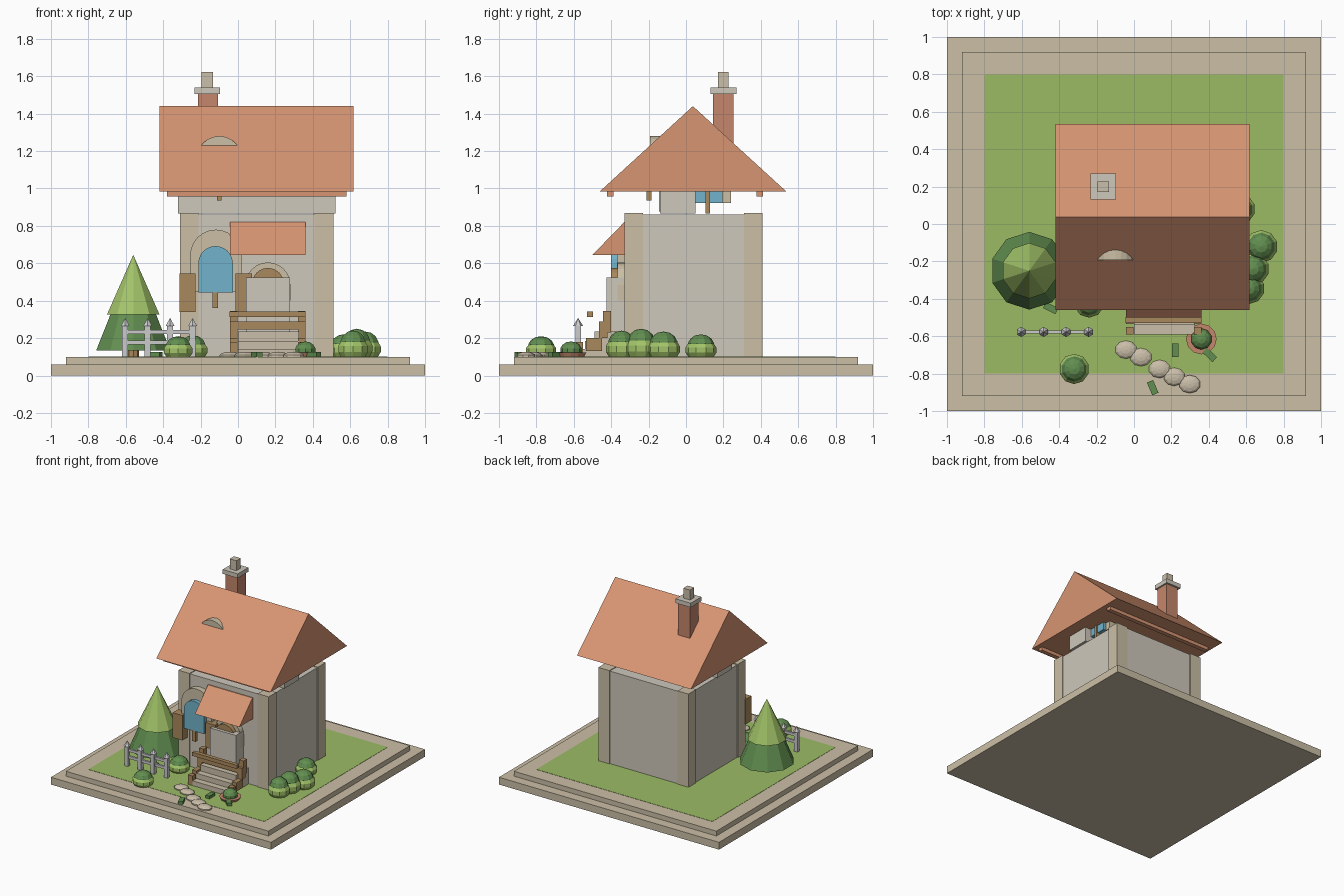
import bpy, bmesh, math
from mathutils import Matrix

if "Cube" in bpy.data.objects:
    bpy.data.objects.remove(bpy.data.objects["Cube"])

def mat(name, r, g, b):
    m = bpy.data.materials.new(name)
    m.diffuse_color = (r, g, b, 1)
    m.use_nodes = True
    m.node_tree.nodes["Principled BSDF"].inputs["Base Color"].default_value = m.diffuse_color
    return m

TAN = mat("tan", .60, .52, .38)
PLASTER = mat("plaster", .62, .58, .50)
TILE = mat("tile", .68, .30, .17)
BRICK = mat("brick", .55, .24, .15)
WOOD = mat("wood", .40, .25, .11)
GLASS = mat("glass", .17, .45, .60)
GRASS = mat("grass", .33, .50, .13)
LEAF = mat("leaf", .36, .55, .14)
DARK = mat("dark_leaf", .12, .27, .08)
STONE = mat("stone", .60, .52, .40)

def finish(name, bm, m):
    bmesh.ops.recalc_face_normals(bm, faces=bm.faces)
    me = bpy.data.meshes.new(name)
    bm.to_mesh(me)
    bm.free()
    o = bpy.data.objects.new(name, me)
    bpy.context.collection.objects.link(o)
    if m:
        me.materials.append(m)
    return o

def box(name, x0, x1, y0, y1, z0, z1, m=None, turn=0):
    bm = bmesh.new()
    bmesh.ops.create_cube(bm, size=1)
    bm.transform(Matrix.Translation(((x0+x1)/2, (y0+y1)/2, (z0+z1)/2))
                 @ Matrix.Rotation(turn, 4, 'Z')
                 @ Matrix.Diagonal((x1-x0, y1-y0, z1-z0, 1)))
    return finish(name, bm, m)

def prism(name, pts, a, b, axis, m):
    """Extrude a profile (side, z) along x or y from a to b."""
    bm = bmesh.new()
    place = (lambda s, z: (a, s, z)) if axis == 'x' else (lambda s, z: (s, a, z))
    f = bm.faces.new([bm.verts.new(place(s, z)) for s, z in pts])
    r = bmesh.ops.extrude_face_region(bm, geom=[f])
    vec = (b-a, 0, 0) if axis == 'x' else (0, b-a, 0)
    bmesh.ops.translate(bm, vec=vec, verts=[v for v in r['geom'] if isinstance(v, bmesh.types.BMVert)])
    return finish(name, bm, m)

def arch(name, c, r, z0, spring, a, b, m, axis='y', rise=None):
    rise = rise or r
    pts = [(c-r, z0), (c+r, z0)]
    pts += [(c+r*math.cos(i*math.pi/12), spring+rise*math.sin(i*math.pi/12)) for i in range(13)]
    return prism(name, pts, a, b, axis, m)

def cone(name, x, y, z0, z1, r1, r2, n, m=None):
    bm = bmesh.new()
    bmesh.ops.create_cone(bm, cap_ends=True, segments=n, radius1=r1, radius2=r2, depth=z1-z0)
    bm.transform(Matrix.Translation((x, y, (z0+z1)/2)))
    return finish(name, bm, m)

def ball(name, x, y, z, rx, ry, rz, m, n=10, rings=7, cut=None):
    bm = bmesh.new()
    bmesh.ops.create_uvsphere(bm, u_segments=n, v_segments=rings, radius=1)
    bm.transform(Matrix.Translation((x, y, z)) @ Matrix.Diagonal((rx, ry, rz, 1)))
    if cut is not None:
        r = bmesh.ops.bisect_plane(bm, geom=bm.verts[:]+bm.edges[:]+bm.faces[:],
                                   plane_co=(0, 0, cut), plane_no=(0, 0, -1), clear_outer=True)
        bmesh.ops.contextual_create(bm, geom=[e for e in r['geom_cut'] if isinstance(e, bmesh.types.BMEdge)])
    return finish(name, bm, m)

# ground
box("base_slab", -1, 1, -1, 1, 0, .06, TAN)
box("base_step", -.92, .92, -.92, .92, .06, .1, TAN)
box("lawn", -.8, .8, -.8, .8, .09, .102, GRASS)

# house walls and corner posts
box("walls", -.303, .503, -.323, .403, .1, .862, PLASTER)
for i, x in enumerate((-.31, .41)):
    for j, y in enumerate((-.33, .31)):
        box(f"corner_post_{i}{j}", x, x+.1, y, y+.1, .1, .868, TAN)
box("attic_wall", -.32, .52, -.138, .05, .866, 1.2, PLASTER)

# main roof with gutters
prism("roof", [(-.46, .985), (.535, .985), (.037, 1.44)], -.42, .617, 'x', TILE)
for y in (-.405, .395):
    box("eave_beam", -.38, .58, y-.018, y+.018, .958, .985, TILE)

# dormer
box("dormer_body", -.22, .02, -.145, .04, .877, 1.1, PLASTER)
arch("dormer_arch", -.1, .12, .99, 1.16, -.192, .04, TAN)
box("dormer_mullion", -.112, -.088, -.21, -.185, .935, 1.0, WOOD)

# side attic window
arch("side_window_frame", .115, .125, .922, 1.05, .36, .44, TAN, 'x')
arch("side_window_glass", .115, .08, .922, 1.05, .40, .465, GLASS, 'x')
box("side_window_mullion", .44, .475, .104, .128, .866, 1.05, WOOD)

# chimney
box("chimney", -.215, -.108, .145, .255, 1.1, 1.505, BRICK)
box("chimney_cap", -.232, -.095, .132, .27, 1.505, 1.54, PLASTER)
box("chimney_pot", -.195, -.135, .172, .227, 1.54, 1.622, STONE)

# front window with shutters
arch("window_frame", -.118, .138, .45, .642, -.37, -.32, TAN)
arch("window_glass", -.12, .092, .445, .60, -.40, -.34, GLASS)
box("window_mullion", -.136, -.106, -.40, -.372, .36, .45, WOOD)
for x in (-.27, .03):
    box("shutter", x-.044, x+.044, -.40, -.325, .34, .545, WOOD)

# door, surround and porch roof
box("door_box", .043, .278, -.425, -.32, .1, .525, PLASTER)
arch("door_arch", .16, .085, .4, .49, -.40, -.33, WOOD)
arch("door_surround", .16, .12, .4, .485, -.365, -.32, TAN)
prism("porch_roof", [(-.5, .645), (-.32, .645), (-.32, .82), (-.33, .82)], -.042, .362, 'x', TILE)

# porch steps and railings
for i, (y, z0, z1) in enumerate(((-.59, .1, .142), (-.54, .142, .185), (-.49, .185, .235))):
    box(f"step_{i}", 0, .325, y, -.325, z0, z1, STONE)
for x in (-.042, .322):
    box("low_post", x, x+.04, -.59, -.55, .1, .18, WOOD)
    box("middle_post", x, x+.04, -.535, -.45, .13, .2, WOOD)
    box("high_post", x, x+.04, -.465, -.42, .2, .29, WOOD)
    box("back_post", x, x+.04, -.445, -.40, .23, .345, WOOD)
box("front_rail", -.045, .36, -.53, -.498, .312, .342, WOOD)
box("back_rail", -.03, .345, -.465, -.42, .245, .29, WOOD)

# picket fence
for x in (-.603, -.483, -.363, -.243):
    box("picket", x-.016, x+.016, -.592, -.562, .1, .27)
    cone("picket_cap", x, -.577, .265, .308, .027, 0, 6)
for z in (.165, .222):
    box("fence_rail", -.62, -.225, -.585, -.569, z, z+.022)

# fir tree
cone("tree_trunk", -.56, -.25, .1, .16, .032, .032, 8, WOOD)
cone("tree_lower", -.56, -.25, .135, .37, .208, .11, 10, DARK)
cone("tree_upper", -.56, -.25, .325, .645, .148, 0, 10, LEAF)

# bushes: light skirt and darker crown
for x, y, r, top in ((-.32, -.775, .083, .21), (-.24, -.42, .083, .215), (.68, -.12, .09, .235),
                     (.635, -.24, .09, .25), (.615, -.345, .085, .24), (.565, .08, .085, .22)):
    h = top - .1
    ball("bush_skirt", x, y, .1+h*.3, r, r, h*.5, LEAF, cut=.1)
    ball("bush_crown", x, y, .1+h*.5, r*.84, r*.84, h*.5, DARK, cut=.1+h*.42)

# potted plant
cone("pot", .36, -.615, .1, .122, .07, .082, 12, BRICK)
ball("pot_plant", .36, -.615, .135, .058, .058, .047, DARK, cut=.115)

# stepping stones and grass tufts
for x, y in ((-.043, -.672), (.037, -.712), (.137, -.775), (.215, -.817), (.298, -.856)):
    ball("stepping_stone", x, y, .105, .06, .05, .022, STONE, cut=.095)
for x, y, a in ((.22, -.675, 0), (.1, -.875, .4), (.405, -.7, .8), (-.445, -.45, 1.1)):
    box("grass_tuft", x-.018, x+.018, y-.037, y+.037, .1, .125, DARK, a)
